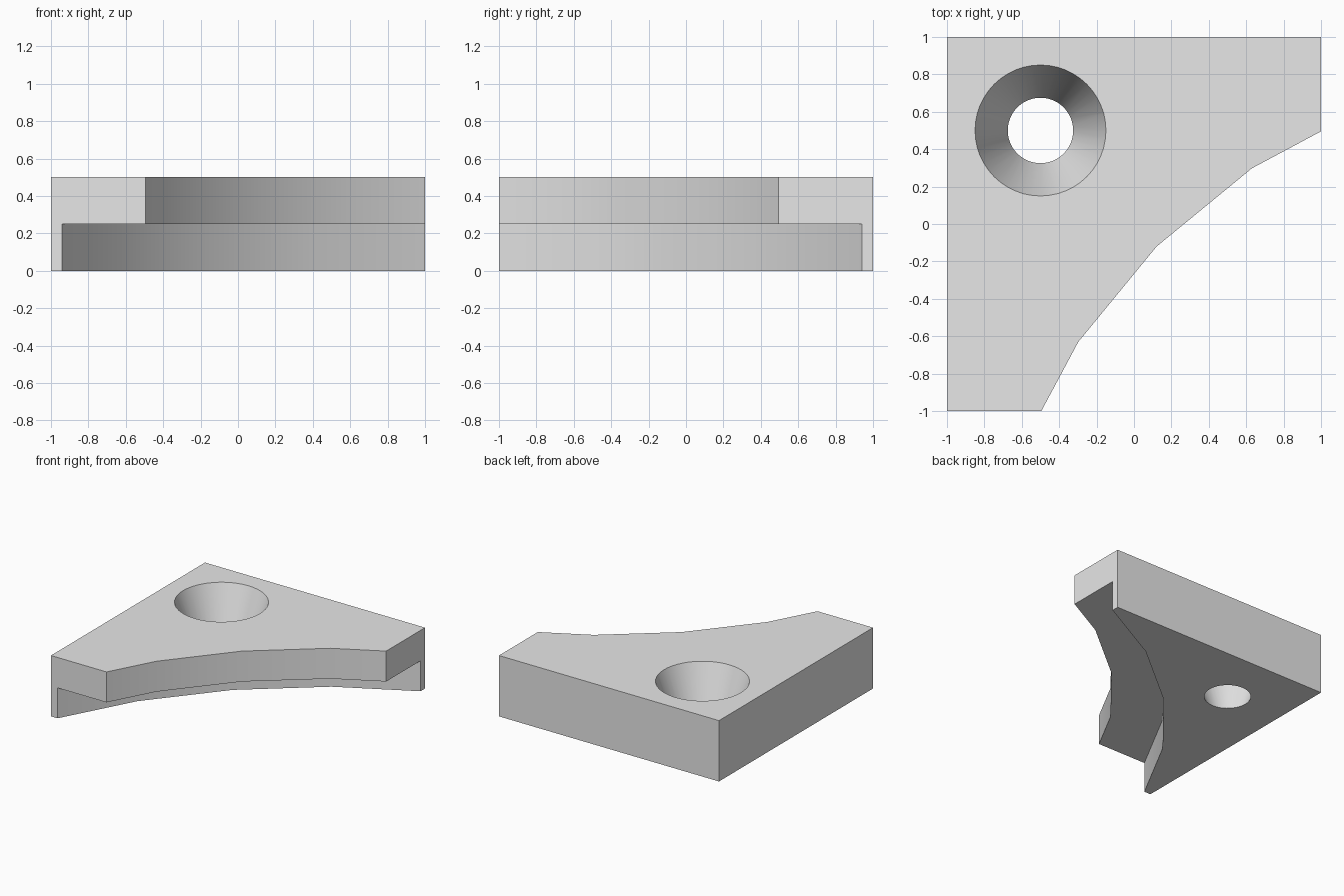
import bpy
import math

old = bpy.data.objects.get("Cube")
if old:
    bpy.data.objects.remove(old, do_unlink=True)

HEIGHT = 0.5
LEDGE = 0.25          # height of the step under the overhang
ARC = 2.5             # arc centre lies at (ARC, -ARC)

grey = bpy.data.materials.new("light grey")
grey.use_nodes = True
grey.diffuse_color = (0.8, 0.8, 0.8, 1)
grey.node_tree.nodes["Principled BSDF"].inputs["Base Color"].default_value = (0.8, 0.8, 0.8, 1)


def round_cutter(name, x, y, z0, z1, r0, r1, sides):
    """Cylinder or cone between two heights, used only for cutting."""
    bpy.ops.mesh.primitive_cone_add(vertices=sides, radius1=r0, radius2=r1,
                                    depth=z1 - z0, location=(x, y, (z0 + z1) / 2))
    obj = bpy.context.object
    obj.name = name
    obj.hide_render = True
    return obj


def cut(target, cutter):
    mod = target.modifiers.new("cut", 'BOOLEAN')
    mod.operation = 'DIFFERENCE'
    mod.solver = 'EXACT'
    mod.object = cutter
    bpy.ops.object.select_all(action='DESELECT')
    target.select_set(True)
    bpy.context.view_layer.objects.active = target
    bpy.ops.object.modifier_apply(modifier=mod.name)
    bpy.data.objects.remove(cutter, do_unlink=True)


# Square block
bpy.ops.mesh.primitive_cube_add(size=2, location=(0, 0, HEIGHT / 2))
bracket = bpy.context.object
bracket.name = "corner_bracket"
bracket.scale.z = HEIGHT / 2
bpy.ops.object.transform_apply(location=True, rotation=False, scale=True)

# Faceted concave front, and the deeper recess beneath it
cut(bracket, round_cutter("front_cutter", ARC, -ARC, -1, 1, 3.365, 3.365, 32))
cut(bracket, round_cutter("recess_cutter", ARC, -ARC, -1, LEDGE, 3.76, 3.76, 32))

# Tapered screw hole through the full height
slope, over = 0.35, 0.1
cut(bracket, round_cutter("hole_cutter", -0.5, 0.5, -over, HEIGHT + over,
                          0.175 - slope * over, 0.35 + slope * over, 48))

bracket.data.materials.clear()
bracket.data.materials.append(grey)
for face in bracket.data.polygons:
    face.material_index = 0
bpy.ops.object.shade_smooth_by_angle(angle=math.radians(30))
